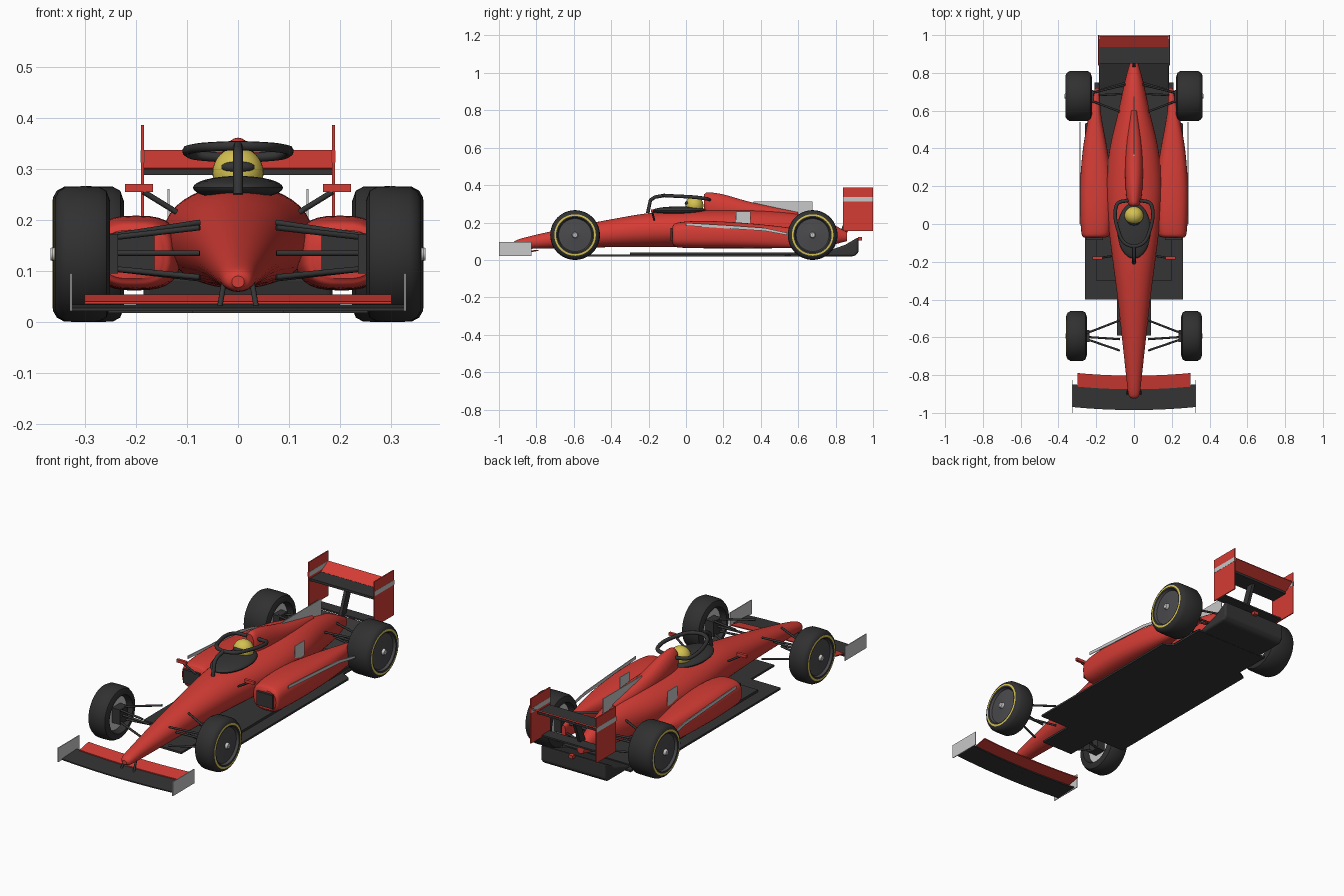
import bpy, bmesh, math
from mathutils import Vector

if "Cube" in bpy.data.objects:
    bpy.data.objects.remove(bpy.data.objects["Cube"])


def material(name, r, g, b):
    m = bpy.data.materials.new(name)
    m.use_nodes = True
    m.diffuse_color = (r, g, b, 1)
    m.node_tree.nodes["Principled BSDF"].inputs["Base Color"].default_value = (r, g, b, 1)
    return m


RED = material("red paint", 0.66, 0.045, 0.035)
DARK = material("dark carbon", 0.035, 0.035, 0.035)
TYRE = material("tyre rubber", 0.03, 0.03, 0.03)
RIM = material("rim grey", 0.07, 0.07, 0.075)
YELLOW = material("yellow", 0.66, 0.53, 0.08)
SILVER = material("silver", 0.58, 0.58, 0.58)


def finish(bm, name, mats, smooth=True):
    bmesh.ops.recalc_face_normals(bm, faces=bm.faces)
    me = bpy.data.meshes.new(name)
    bm.to_mesh(me)
    bm.free()
    ob = bpy.data.objects.new(name, me)
    bpy.context.collection.objects.link(ob)
    for m in mats:
        me.materials.append(m)
    if smooth:
        bpy.ops.object.select_all(action="DESELECT")
        ob.select_set(True)
        bpy.context.view_layer.objects.active = ob
        bpy.ops.object.shade_smooth_by_angle(angle=math.radians(40))
    return ob


def skin(bm, rings, caps=True):
    """Join closed rings of equal size with quads."""
    vs = [[bm.verts.new(p) for p in r] for r in rings]
    n = len(vs[0])
    for a, b in zip(vs, vs[1:]):
        for i in range(n):
            bm.faces.new((a[i], a[(i + 1) % n], b[(i + 1) % n], b[i]))
    if caps:
        bm.faces.new(vs[0])
        bm.faces.new(vs[-1])


def resample(pts, steps=6):
    """Catmull-Rom through the points."""
    pts = [Vector(p) for p in pts]
    ext = [pts[0] * 2 - pts[1]] + pts + [pts[-1] * 2 - pts[-2]]
    out = []
    for a, b, c, d in zip(ext, ext[1:], ext[2:], ext[3:]):
        for k in range(steps):
            t = k / steps
            out.append(0.5 * (2 * b + (c - a) * t + (2 * a - 5 * b + 4 * c - d) * t ** 2
                              + (3 * b - a - 3 * c + d) * t ** 3))
    return out + [pts[-1]]


def loft(name, stations, mat, power=2.0, n=32):
    """Stations: y, x centre, half width, z bottom, z top."""
    rings = []
    for y, xc, w, z0, z1 in resample([Vector(s) for s in stations]):
        ring = []
        for i in range(n):
            a = math.tau * i / n
            c, s = math.cos(a), math.sin(a)
            ring.append((xc + w * math.copysign(abs(c) ** (2 / power), c), y,
                         (z0 + z1) / 2 + (z1 - z0) / 2 * math.copysign(abs(s) ** (2 / power), s)))
        rings.append(ring)
    bm = bmesh.new()
    skin(bm, rings)
    return finish(bm, name, [mat])


def prism(name, outline, axis, lo, hi, mat):
    """Extrude a 2D outline along the given axis from lo to hi."""
    def put(p, h):
        q = list(p)
        q.insert(axis, h)
        return q
    bm = bmesh.new()
    skin(bm, [[put(p, h) for p in outline] for h in (lo, hi)])
    return finish(bm, name, [mat], False)


def box(name, x, y, z, mat):
    return prism(name, [(x[0], y[0]), (x[1], y[0]), (x[1], y[1]), (x[0], y[1])], 2, *z, mat)


def tube(name, pts, r, mat, smooth_path=False):
    cu = bpy.data.curves.new(name, "CURVE")
    cu.dimensions = "3D"
    cu.bevel_depth, cu.bevel_resolution, cu.use_fill_caps = r, 2, True
    pts = resample(pts) if smooth_path else pts
    sp = cu.splines.new("POLY")
    sp.points.add(len(pts) - 1)
    for p, q in zip(sp.points, pts):
        p.co = (*q, 1)
    cu.materials.append(mat)
    ob = bpy.data.objects.new(name, cu)
    bpy.context.collection.objects.link(ob)


def ball(name, loc, size, mat):
    bm = bmesh.new()
    bmesh.ops.create_uvsphere(bm, u_segments=32, v_segments=16, radius=1)
    for v in bm.verts:
        v.co = Vector(loc) + Vector(a * b for a, b in zip(v.co, size))
    return finish(bm, name, [mat])


def wheel(name, side, y, x0, x1, R=0.133, n=48):
    """Lathe around the x axis; each profile point: x, radius, material of the next band."""
    e = 0.022
    prof = [(x0 + 0.03, 0.012, 3), (x0 + 0.03, 0.085, 0), (x0, 0.095, 0), (x0, R - 0.03, 0),
            (x0 + e / 3, R - 0.009, 0), (x0 + e, R - 0.001, 0), (x0 / 2 + x1 / 2, R, 0),
            (x1 - e, R - 0.001, 0), (x1 - e / 3, R - 0.009, 0), (x1, R - 0.022, 2),
            (x1 + 0.001, R - 0.031, 0), (x1 - 0.002, 0.094, 1), (x1 - 0.014, 0.088, 1),
            (x1 - 0.009, 0.03, 1), (x1 - 0.007, 0.016, 3), (x1 + 0.005, 0.012, 3), (x1 + 0.005, 0.002, 3)]
    bm = bmesh.new()
    skin(bm, [[(side * x, y + r * math.cos(math.tau * i / n), R + r * math.sin(math.tau * i / n))
               for i in range(n)] for x, r, _ in prof])
    bm.faces.ensure_lookup_table()
    for k, (_, _, m) in enumerate(prof[:-1]):
        for f in bm.faces[k * n:(k + 1) * n]:
            f.material_index = m
    finish(bm, name, [TYRE, RIM, YELLOW, SILVER])


# Bodywork
loft("main_body", [(-0.925, 0, 0.012, 0.068, 0.09), (-0.9, 0, 0.03, 0.06, 0.108), (-0.8, 0, 0.042, 0.06, 0.135),
                   (-0.6, 0, 0.064, 0.065, 0.178), (-0.4, 0, 0.086, 0.068, 0.217), (-0.2, 0, 0.112, 0.068, 0.25),
                   (0, 0, 0.136, 0.068, 0.262), (0.2, 0, 0.147, 0.066, 0.268), (0.4, 0, 0.128, 0.065, 0.266),
                   (0.6, 0, 0.082, 0.065, 0.245), (0.75, 0, 0.05, 0.075, 0.205), (0.86, 0, 0.02, 0.1, 0.15)],
     RED, 2.1, 40)
loft("engine_cover", [(0.095, 0, 0.022, 0.27, 0.35), (0.12, 0, 0.036, 0.22, 0.361), (0.2, 0, 0.045, 0.2, 0.35),
                      (0.32, 0, 0.046, 0.2, 0.316), (0.45, 0, 0.038, 0.2, 0.286), (0.6, 0, 0.02, 0.18, 0.255)], RED)
prism("engine_fin", [(0.35, 0.25), (0.675, 0.22), (0.675, 0.312), (0.36, 0.312)], 0, -0.002, 0.002, SILVER)

# Cockpit, driver and head guard
ball("cockpit_surround", (0, -0.035, 0.263), (0.088, 0.148, 0.023), DARK)
ball("helmet", (0, 0.045, 0.292), (0.05, 0.048, 0.05), YELLOW)
ball("visor", (0, 0.012, 0.303), (0.033, 0.019, 0.013), DARK)
half = [(0.055, -0.095, 0.343), (0.085, -0.03, 0.34), (0.1, 0.05, 0.335), (0.085, 0.11, 0.327), (0.03, 0.125, 0.322)]
tube("head_guard_ring", [(-x, y, z) for x, y, z in half[::-1]] + [(0, -0.118, 0.345)] + half, 0.0095, DARK, True)
tube("head_guard_pillar", [(0, -0.205, 0.25), (0, -0.19, 0.32), (0, -0.165, 0.336), (0, -0.115, 0.345)], 0.0095, DARK)

# Floor and diffuser
prism("floor", [(-0.09, -0.59), (0.09, -0.59), (0.09, -0.4), (0.26, -0.4), (0.26, 0.53), (0.21, 0.56),
                (0.21, 0.75), (-0.21, 0.75), (-0.21, 0.56), (-0.26, 0.53), (-0.26, -0.4), (-0.09, -0.4)],
      2, 0.018, 0.028, DARK)
box("floor_step", (-0.2, 0.2), (-0.3, 0.72), (0.026, 0.04), DARK)
diffuser = prism("diffuser", [(0.68, 0.019), (0.9, 0.019), (0.922, 0.04), (0.922, 0.122), (0.85, 0.08), (0.74, 0.042)],
                 0, -0.185, 0.185, DARK)
bev = diffuser.modifiers.new("rounding", "BEVEL")
bev.width, bev.segments = 0.012, 3
box("rear_light", (-0.012, 0.012), (0.92, 0.94), (0.105, 0.122), RED)

# Front wing
def bowed(name, w, y0, y1, z0, z1, bow, t, mat):
    xs = [w * (i / 8 - 1) for i in range(17)]
    bm = bmesh.new()
    skin(bm, [[(x, y0 + bow * (x / w) ** 2, z0), (x, y1 + bow * (x / w) ** 2, z1),
               (x, y1 + bow * (x / w) ** 2, z1 + t), (x, y0 + bow * (x / w) ** 2, z0 + t)] for x in xs])
    finish(bm, name, [mat])


bowed("front_wing_plane", 0.325, -0.985, -0.865, 0.022, 0.028, 0.016, 0.006, DARK)
bowed("front_wing_flap", 0.3, -0.875, -0.803, 0.035, 0.049, 0.014, 0.005, RED)

# Rear wing
box("rear_wing_plane", (-0.185, 0.185), (0.85, 0.945), (0.288, 0.3), DARK)
prism("rear_wing_flap", [(0.938, 0.302), (0.943, 0.298), (0.998, 0.331), (0.995, 0.337)], 0, -0.185, 0.185, RED)
prism("rear_wing_pylon", [(0.82, 0.14), (0.86, 0.14), (0.92, 0.29), (0.88, 0.29)], 0, -0.008, 0.008, DARK)
box("rear_lower_beam", (-0.185, 0.185), (0.85, 0.91), (0.158, 0.166), DARK)

# Paired parts
for s, tag in ((1, "left"), (-1, "right")):
    def bar(name, a, b, r=0.0055, mat=DARK):
        tube(f"{tag}_{name}", [(s * a[0], a[1], a[2]), (s * b[0], b[1], b[2])], r, mat)

    def block(name, x, y, z, mat):
        box(f"{tag}_{name}", (s * x[0], s * x[1]), y, z, mat)

    wheel(f"{tag}_front_wheel", s, -0.593, 0.25, 0.358)
    wheel(f"{tag}_rear_wheel", s, 0.677, 0.223, 0.362)

    # Sidepod with inlet and trim
    loft(f"{tag}_sidepod", [(-0.072, s * 0.208, 0.058, 0.085, 0.18), (-0.05, s * 0.202, 0.076, 0.068, 0.198),
                            (0.05, s * 0.2, 0.085, 0.063, 0.208), (0.2, s * 0.2, 0.086, 0.062, 0.205),
                            (0.4, s * 0.206, 0.064, 0.062, 0.19), (0.58, s * 0.206, 0.032, 0.064, 0.168),
                            (0.72, s * 0.195, 0.012, 0.07, 0.14)], RED, 2.8)
    block("inlet", (0.163, 0.255), (-0.084, -0.05), (0.1, 0.17), DARK)
    prism(f"{tag}_pod_stripe", [(0, 0.183), (0.22, 0.168), (0.42, 0.155), (0.54, 0.133), (0.54, 0.145),
                                (0.42, 0.171), (0.22, 0.185), (0, 0.198)], 0, s * 0.284, s * 0.288, SILVER)
    block("number_panel", (0.134, 0.138), (0.268, 0.346), (0.185, 0.26), SILVER)

    # Mirror
    bar("mirror_stalk", (0.12, -0.17, 0.215), (0.185, -0.18, 0.255))
    block("mirror", (0.166, 0.221), (-0.187, -0.173), (0.255, 0.27), RED)

    # Wing ends and mounts
    block("front_endplate", (0.325, 0.329), (-1.0, -0.825), (0.022, 0.095), SILVER)
    bar("nose_mount", (0.028, -0.87, 0.075), (0.036, -0.9, 0.028))
    block("rear_endplate", (0.184, 0.19), (0.84, 1.0), (0.155, 0.386), RED)
    block("endplate_stripe", (0.183, 0.191), (0.8401, 0.9999), (0.312, 0.336), SILVER)

    # Suspension
    block("front_upright", (0.235, 0.29), (-0.625, -0.56), (0.095, 0.172), DARK)
    block("rear_upright", (0.215, 0.27), (0.645, 0.71), (0.09, 0.175), DARK)
    for y0, z0, z1 in ((-0.51, 0.195, 0.168), (-0.67, 0.185, 0.165), (-0.61, 0.135, 0.135),
                       (-0.51, 0.085, 0.105), (-0.67, 0.088, 0.105)):
        bar("front_arm", (0.075, y0, z0), (0.25, -0.595 + (y0 + 0.595) * 0.2, z1))
    for y0, z0, z1 in ((0.58, 0.195, 0.17), (0.74, 0.175, 0.165), (0.69, 0.135, 0.135),
                       (0.58, 0.09, 0.1), (0.75, 0.09, 0.1)):
        bar("rear_arm", (0.035, y0, z0), (0.24, 0.677 + (y0 - 0.677) * 0.2, z1))
